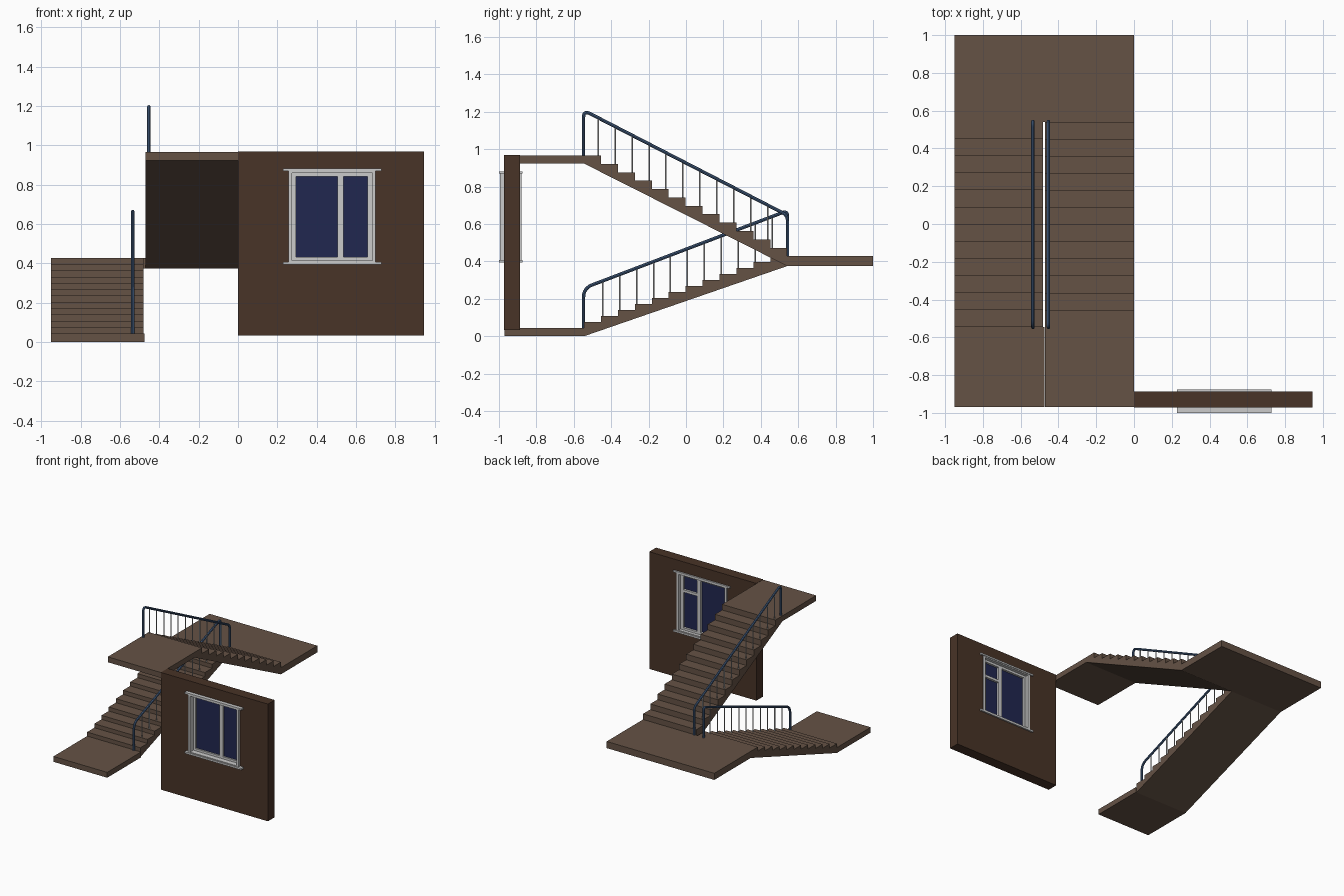
import bpy, bmesh
from mathutils import Vector, Matrix

if "Cube" in bpy.data.objects:
    bpy.data.objects.remove(bpy.data.objects["Cube"])


def material(name, rgb):
    m = bpy.data.materials.new(name)
    m.diffuse_color = (*rgb, 1)
    m.use_nodes = True
    m.node_tree.nodes["Principled BSDF"].inputs["Base Color"].default_value = m.diffuse_color
    return m


STEP = material("stair_brown", (0.13, 0.085, 0.06))
WALL = material("wall_brown", (0.065, 0.033, 0.02))
RAIL = material("rail_blue", (0.06, 0.12, 0.24))
GLASS = material("glass_blue", (0.015, 0.02, 0.08))


def finish(name, bm, mat=None):
    bmesh.ops.recalc_face_normals(bm, faces=bm.faces)
    me = bpy.data.meshes.new(name)
    bm.to_mesh(me)
    bm.free()
    ob = bpy.data.objects.new(name, me)
    bpy.context.collection.objects.link(ob)
    if mat:
        me.materials.append(mat)
    return ob


def box(name, x, y, z, mat=None):
    bm = bmesh.new()
    bmesh.ops.create_cube(bm, size=1)
    for v in bm.verts:
        v.co = [a + (b - a) * (c + 0.5) for (a, b), c in zip((x, y, z), v.co)]
    return finish(name, bm, mat)


def frame(name, outer, inner, y, mat=None):
    """Rectangular ring in xz; outer/inner = (x0, x1, z0, z1)."""
    bm = bmesh.new()
    rings = []
    for yy in y:
        for x0, x1, z0, z1 in (outer, inner):
            rings.append([bm.verts.new((px, yy, pz)) for px, pz in
                          ((x0, z0), (x1, z0), (x1, z1), (x0, z1))])
    for a, b in ((0, 1), (1, 3), (3, 2), (2, 0)):
        for i in range(4):
            j = (i + 1) % 4
            bm.faces.new((rings[a][i], rings[a][j], rings[b][j], rings[b][i]))
    return finish(name, bm, mat)


N, RUN = 12, 0.0905


def flight(name, x, y0, d, z0, z1, under0, under1):
    """Stepped slab climbing in direction d, with a sloping underside."""
    rise = (z1 - z0) / N
    pts = [(y0, under0), (y0, z0)]
    for i in range(N):
        z = z0 + rise * (i + 1)
        pts += [(y0 + d * RUN * i, z), (y0 + d * RUN * (i + 1), z)]
    pts.append((y0 + d * RUN * N, under1))
    pts.pop(1)
    bm = bmesh.new()
    f = bm.faces.new([bm.verts.new((x[0], a, b)) for a, b in pts])
    r = bmesh.ops.extrude_face_region(bm, geom=[f])
    bmesh.ops.translate(bm, vec=(x[1] - x[0], 0, 0),
                        verts=[v for v in r["geom"] if isinstance(v, bmesh.types.BMVert)])
    return finish(name, bm, STEP)


# Landings and flights
box("lower_landing", (-0.95, -0.475), (-0.97, -0.545), (0, 0.043), STEP)
box("middle_landing", (-0.95, 0), (0.541, 1.0), (0.375, 0.428), STEP)
box("upper_landing", (-0.47, 0), (-0.97, -0.545), (0.923, 0.966), STEP)
flight("lower_flight", (-0.95, -0.481), -0.545, 1, 0.043, 0.428, 0, 0.375)
flight("upper_flight", (-0.47, 0), 0.541, -1, 0.428, 0.966, 0.375, 0.923)


def handrail(name, x, corners, radii):
    """Tube through (y, z) corners with the two inner corners rounded."""
    p = [Vector((x, a, b)) for a, b in corners]
    path = [p[0]]
    for i, r in zip((1, 2), radii):
        a = p[i] + (p[i - 1] - p[i]).normalized() * r
        b = p[i] + (p[i + 1] - p[i]).normalized() * r
        for k in range(7):
            t = k / 6
            path.append(a * (1 - t) ** 2 + p[i] * 2 * t * (1 - t) + b * t * t)
    path.append(p[3])
    cu = bpy.data.curves.new(name, "CURVE")
    cu.dimensions = "3D"
    cu.bevel_depth = 0.009
    cu.bevel_resolution = 2
    cu.use_fill_caps = True
    s = cu.splines.new("POLY")
    s.points.add(len(path) - 1)
    for q, v in zip(s.points, path):
        q.co = (*v, 1)
    cu.materials.append(RAIL)
    ob = bpy.data.objects.new(name, cu)
    bpy.context.collection.objects.link(ob)
    bpy.ops.object.select_all(action="DESELECT")
    ob.select_set(True)
    bpy.context.view_layer.objects.active = ob
    bpy.ops.object.convert(target="MESH")
    bpy.ops.object.shade_smooth_by_angle()


def balusters(name, x, y0, d, z0, rise, rail_z):
    bm = bmesh.new()
    for i in range(11):
        y = y0 + d * RUN * i
        a, b = z0 + rise * i, rail_z(y)
        bmesh.ops.create_cone(bm, cap_ends=True, segments=8, radius1=0.004, radius2=0.004,
                              depth=b - a, matrix=Matrix.Translation((x, y, (a + b) / 2)))
    finish(name, bm)


# Railings
def low(y):
    return 0.465 + 0.38 * y


def high(y):
    return 0.926 - 0.515 * y


handrail("lower_handrail", -0.535,
         [(-0.548, 0.02), (-0.548, low(-0.548)), (0.543, low(0.543)), (0.543, 0.425)], (0.05, 0.03))
handrail("upper_handrail", -0.453,
         [(0.543, 0.425), (0.543, high(0.543)), (-0.548, high(-0.548)), (-0.548, 0.96)], (0.03, 0.04))
r1, r2 = 0.385 / N, 0.538 / N
balusters("lower_balusters", -0.535, -0.445, 1, 0.043 + 2 * r1, r1, low)
balusters("upper_balusters", -0.453, 0.436, -1, 0.428 + 2 * r2, r2, high)

# Wall with a window opening
frame("wall", (0, 0.945, 0.033, 0.968), (0.268, 0.69, 0.408, 0.87), (-0.972, -0.887), WALL)

# Window casing, ledges, sash, dividers and panes
frame("window_casing", (0.257, 0.70, 0.405, 0.875), (0.275, 0.684, 0.415, 0.86), (-0.995, -0.88))
for name, z in (("window_sill", (0.394, 0.408)), ("window_head", (0.869, 0.882))):
    for side, y in (("front", (-1.0, -0.97)), ("back", (-0.889, -0.875))):
        box(f"{name}_{side}", (0.228, 0.728), y, z)
frame("window_sash", (0.27, 0.69, 0.41, 0.865), (0.295, 0.657, 0.432, 0.842), (-0.955, -0.905))
box("window_mullion", (0.505, 0.535), (-0.955, -0.905), (0.43, 0.844))
box("window_transom", (0.53, 0.66), (-0.93, -0.905), (0.715, 0.735))
box("window_glass", (0.29, 0.66), (-0.942, -0.922), (0.428, 0.846), GLASS)
